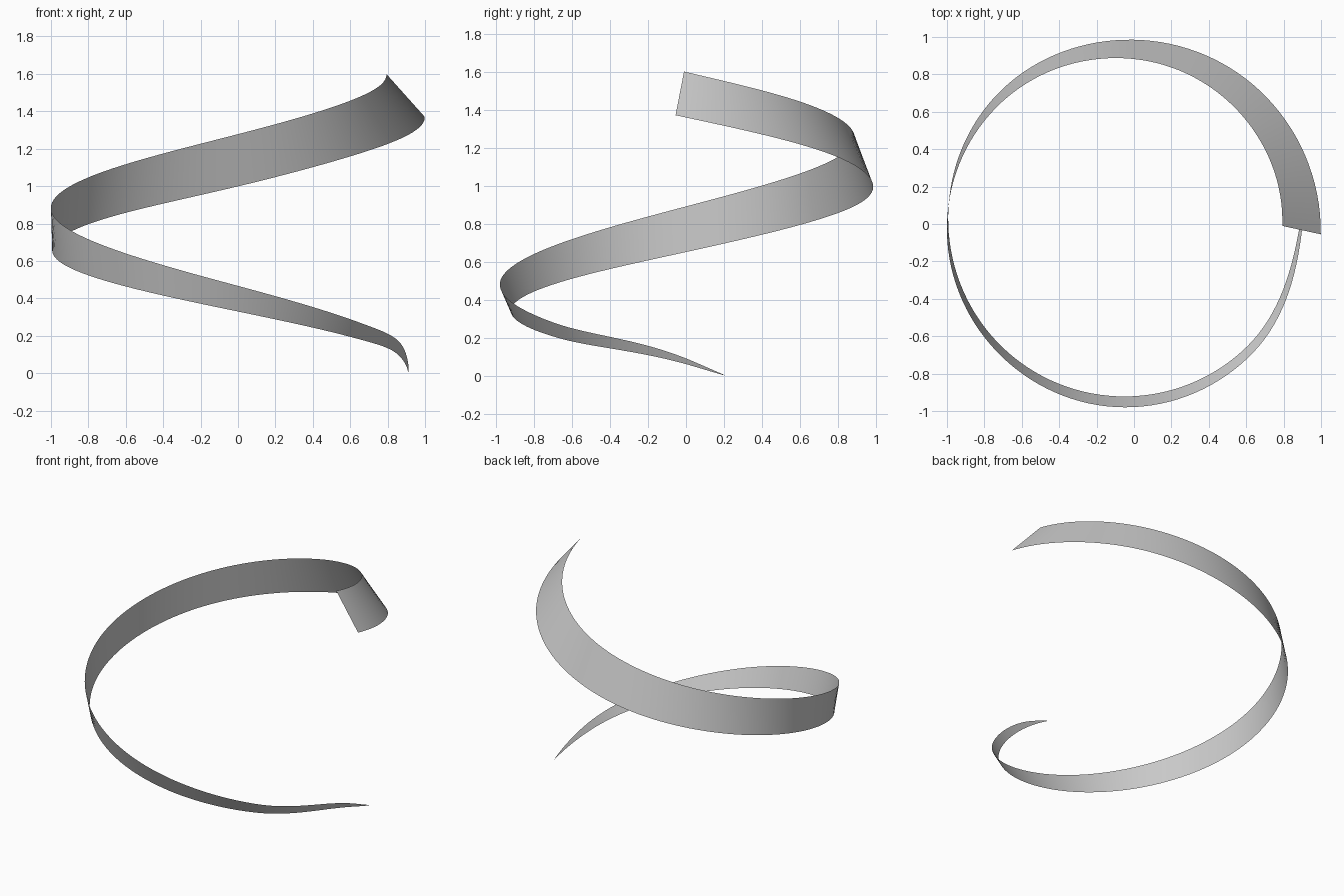
import bpy, bmesh, math

if "Cube" in bpy.data.objects:
    bpy.data.objects.remove(bpy.data.objects["Cube"])

# Stations along the ribbon: angle, radius, height for the lower and upper edge
AXIS_X = -0.05
LOWER = [(12, .98, 0), (0, .938, .06), (-45, .926, .193), (-90, .922, .34), (-135, .928, .493),
         (-180, .943, .65), (-225, .972, .818), (-270, .985, .987), (-315, 1.015, 1.18), (-363, 1.05, 1.37)]
UPPER = [(11.5, .98, .006), (0, .952, .09), (-45, .972, .275), (-90, .98, .48), (-135, .966, .688),
         (-180, .95, .89), (-225, .925, 1.083), (-270, .886, 1.265), (-315, .856, 1.44), (-360.7, .843, 1.6)]
STEPS = 16


def hermite(keys, i, u):
    """Smooth position between stations i and i+1, using angle as the parameter."""
    def slope(k, c):
        a, b = keys[max(k - 1, 0)], keys[min(k + 1, len(keys) - 1)]
        m = keys[k]
        if a is m or b is m:
            return (b[c] - a[c]) / (b[0] - a[0])
        h0, h1 = m[0] - a[0], b[0] - m[0]
        s0, s1 = (m[c] - a[c]) / h0, (b[c] - m[c]) / h1
        return (s0 * h1 + s1 * h0) / (h0 + h1)

    p, q = keys[i], keys[i + 1]
    h = q[0] - p[0]
    out = [p[0] + u * h]
    for c in (1, 2):
        out.append((2*u**3 - 3*u**2 + 1) * p[c] + (u**3 - 2*u**2 + u) * h * slope(i, c)
                   + (3*u**2 - 2*u**3) * q[c] + (u**3 - u**2) * h * slope(i + 1, c))
    ang = math.radians(out[0])
    return (AXIS_X + out[1] * math.cos(ang), out[1] * math.sin(ang), out[2])


# Twisted, widening spiral ribbon as a single sheet
bm = bmesh.new()
rows = []
n = len(LOWER) - 1
for k in range(n * STEPS + 1):
    i = min(k // STEPS, n - 1)
    u = k / STEPS - i
    rows.append([bm.verts.new(hermite(keys, i, u)) for keys in (LOWER, UPPER)])
for a, b in zip(rows, rows[1:]):
    bm.faces.new((a[0], a[1], b[1], b[0]))
for f in bm.faces:
    f.smooth = True
mesh = bpy.data.meshes.new("spiral_ribbon")
bm.to_mesh(mesh)
bm.free()
ribbon = bpy.data.objects.new("spiral_ribbon", mesh)
bpy.context.collection.objects.link(ribbon)
